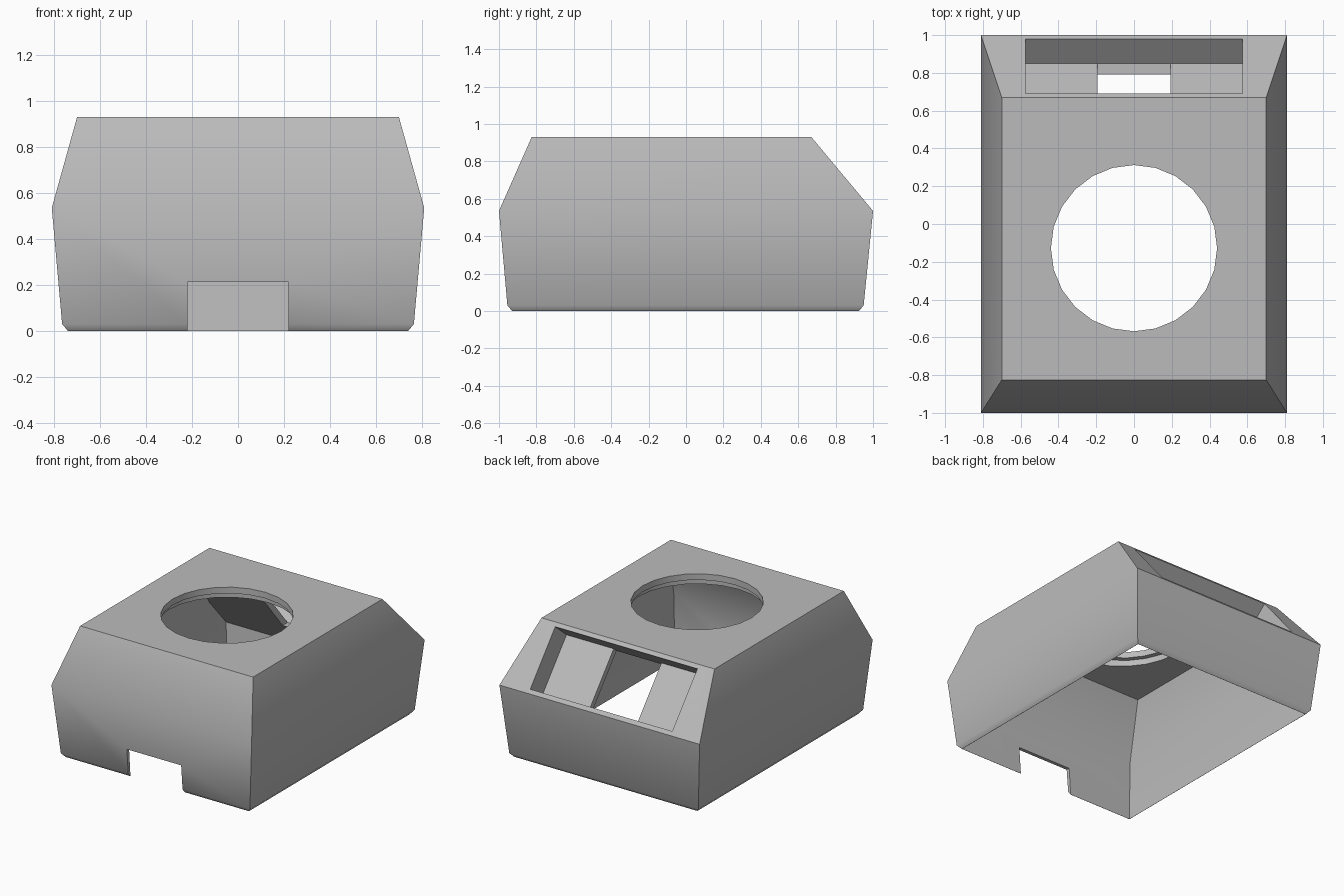
import bpy, bmesh, math
from mathutils import Vector, Matrix

old = bpy.data.objects.get("Cube")
if old:
    bpy.data.objects.remove(old, do_unlink=True)

grey = bpy.data.materials.new("plain grey")
grey.use_nodes = True
colour = (0.5, 0.5, 0.5, 1)
grey.diffuse_color = colour
grey.node_tree.nodes["Principled BSDF"].inputs["Base Color"].default_value = colour


def finish(bm, name):
    bmesh.ops.recalc_face_normals(bm, faces=bm.faces)
    mesh = bpy.data.meshes.new(name)
    bm.to_mesh(mesh)
    bm.free()
    mesh.materials.append(grey)
    obj = bpy.data.objects.new(name, mesh)
    bpy.context.collection.objects.link(obj)
    return obj


def stack(rings):
    """Closed solid through rectangles given as (z, half width, front, back)."""
    bm = bmesh.new()
    loops = [[bm.verts.new(p) for p in ((-w, f, z), (w, f, z), (w, b, z), (-w, b, z))]
             for z, w, f, b in rings]
    for low, high in zip(loops, loops[1:]):
        for i in range(4):
            j = (i + 1) % 4
            bm.faces.new((low[i], low[j], high[j], high[i]))
    bm.faces.new(loops[0])
    bm.faces.new(loops[-1])
    return bm


def prism(name, half, profile):
    """Side profile of (y, z) points, extruded across the width."""
    bm = bmesh.new()
    face = bm.faces.new([bm.verts.new((-half, y, z)) for y, z in profile])
    new = bmesh.ops.extrude_face_region(bm, geom=[face])["geom"]
    bmesh.ops.translate(bm, vec=(2 * half, 0, 0),
                        verts=[v for v in new if isinstance(v, bmesh.types.BMVert)])
    return finish(bm, name)


def bore(name, radius, low, high):
    bm = bmesh.new()
    place = Matrix.Translation((0, -0.128, (low + high) / 2))
    bmesh.ops.create_cone(bm, cap_ends=True, segments=24, radius1=radius,
                          radius2=radius, depth=high - low, matrix=place)
    return finish(bm, name)


# Outer body
housing = finish(stack([(0, 0.74, -0.93, 0.925), (0.03, 0.765, -0.955, 0.95),
                        (0.535, 0.81, -1, 1), (0.93, 0.70, -0.825, 0.67)]), "housing")

# Directions of the sloped back panel, in y and z
down = Vector((0.33, -0.395)).normalized()
out = Vector((-down.y, down.x))
low_edge = Vector((0.98, 0.56))
high_edge = Vector((0.69, 0.906))
depth = 0.17

# Hollow inside, its back cut parallel to the slope
bm = stack([(-0.05, 0.735, -0.925, 0.92), (0.47, 0.775, -0.965, 0.965),
            (0.84, 0.68, -0.77, 0.64)])
cut = bmesh.ops.bisect_plane(bm, geom=bm.verts[:] + bm.edges[:] + bm.faces[:],
                             plane_co=(0, 0.79, 0.454), plane_no=(0, out.x, out.y),
                             clear_outer=True)
bmesh.ops.holes_fill(bm, edges=[e for e in bm.edges if e.is_boundary])
cavity = finish(bm, "cavity_cutter")

# Slanted recess, and the window through its floor
floor_low, floor_high = low_edge - out * depth, high_edge - out * depth
recess = prism("recess_cutter", 0.575, [floor_low, low_edge + out * 0.1,
                                        high_edge + out * 0.1, floor_high])
window = prism("window_cutter", 0.193,
               [floor_low, floor_low + out * 0.02, floor_high + out * 0.02,
                floor_high - out * 0.15, (floor_low.x - 0.2, floor_low.y)])

# Round opening with a narrower lip on top, and the front cable notch
wide_bore = bore("wide_bore_cutter", 0.475, 0.7, 0.885)
lip_bore = bore("lip_bore_cutter", 0.44, 0.68, 1.1)
notch = prism("notch_cutter", 0.22, [(-1.1, -0.1), (-0.8, -0.1), (-0.8, 0.212), (-1.1, 0.212)])

bpy.context.view_layer.objects.active = housing
for cutter in (cavity, recess, window, wide_bore, lip_bore, notch):
    mod = housing.modifiers.new(cutter.name, "BOOLEAN")
    mod.operation = "DIFFERENCE"
    mod.solver = "EXACT"
    mod.object = cutter
    bpy.ops.object.modifier_apply(modifier=mod.name)
    bpy.data.objects.remove(cutter, do_unlink=True)

# Soft bends, crisp corners
bpy.ops.object.select_all(action="DESELECT")
housing.select_set(True)
bpy.ops.object.shade_smooth_by_angle(angle=math.radians(35))
